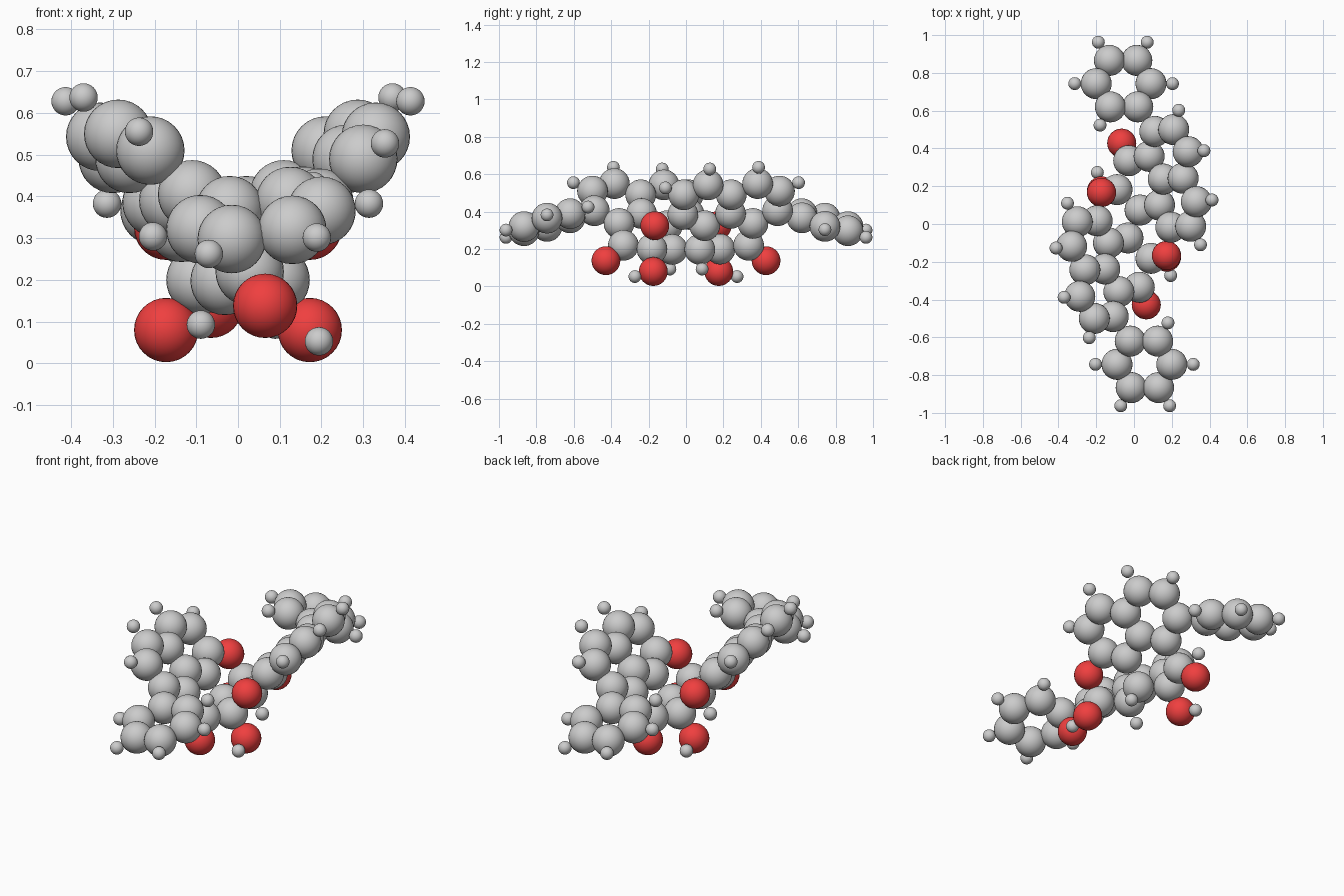
import bpy
from mathutils import Vector, Matrix

if "Cube" in bpy.data.objects:
    bpy.data.objects.remove(bpy.data.objects["Cube"])

RADIUS = {"carbon": 0.082, "oxygen": 0.077, "hydrogen": 0.034}

red = bpy.data.materials.new("red")
red.diffuse_color = (0.87, 0.05, 0.05, 1)
red.use_nodes = True
red.node_tree.nodes["Principled BSDF"].inputs["Base Color"].default_value = red.diffuse_color


# one shared smooth ball per kind of atom
def ball_mesh(kind):
    bpy.ops.mesh.primitive_uv_sphere_add(segments=32, ring_count=16, radius=RADIUS[kind])
    ob = bpy.context.object
    bpy.ops.object.shade_smooth()
    me = ob.data
    me.name = kind + "_ball"
    if kind == "oxygen":
        me.materials.append(red)
    bpy.data.objects.remove(ob)
    return me


MESH = {k: ball_mesh(k) for k in RADIUS}


# the molecule has two equal halves, turned half a circle about z
def atom(kind, part, p):
    x, y, z = p
    for side, s in (("back", 1), ("front", -1)):
        ob = bpy.data.objects.new(f"{part}_{kind}_{side}", MESH[kind])
        ob.location = (s * x, s * y, z)
        bpy.context.collection.objects.link(ob)


# outer six-sided ring: carbons with hydrogens further out
centre = Vector((-0.055, 0.743, 0.3435))
a = Vector((0.075, -0.123, 0.0235))
b = Vector((-0.145, 0.0, 0.022))
for i, d in enumerate((a, a + b, b, -a, -a - b, -b)):
    atom("carbon", "end_ring", centre + d)
    if i:
        atom("hydrogen", "end_ring", centre + d * 1.784)

# slanted sheet of fused rings
for p in ((0.11, 0.49, 0.405), (0.21, 0.50, 0.51), (0.287, 0.383, 0.55),
          (0.08, 0.358, 0.337), (0.155, 0.238, 0.39), (0.26, 0.242, 0.49),
          (0.33, 0.118, 0.543), (0.135, 0.10, 0.325), (0.30, -0.012, 0.49),
          (0.195, -0.017, 0.385)):
    atom("carbon", "sheet", p)
for p in ((0.237, 0.602, 0.555), (0.37, 0.388, 0.637),
          (0.413, 0.127, 0.628), (0.352, -0.11, 0.527)):
    atom("hydrogen", "sheet", p)

# lower bridge carbons joining the two sheets
for p in ((-0.028, 0.335, 0.22), (-0.09, 0.182, 0.20), (0.032, 0.074, 0.198)):
    atom("carbon", "bridge", p)
for p in ((0.089, 0.086, 0.093), (-0.194, 0.273, 0.053)):
    atom("hydrogen", "bridge", p)

# oxygens
for p in ((-0.065, 0.428, 0.138), (-0.172, 0.175, 0.08), (-0.172, 0.167, 0.325)):
    atom("oxygen", "bridge", p)
